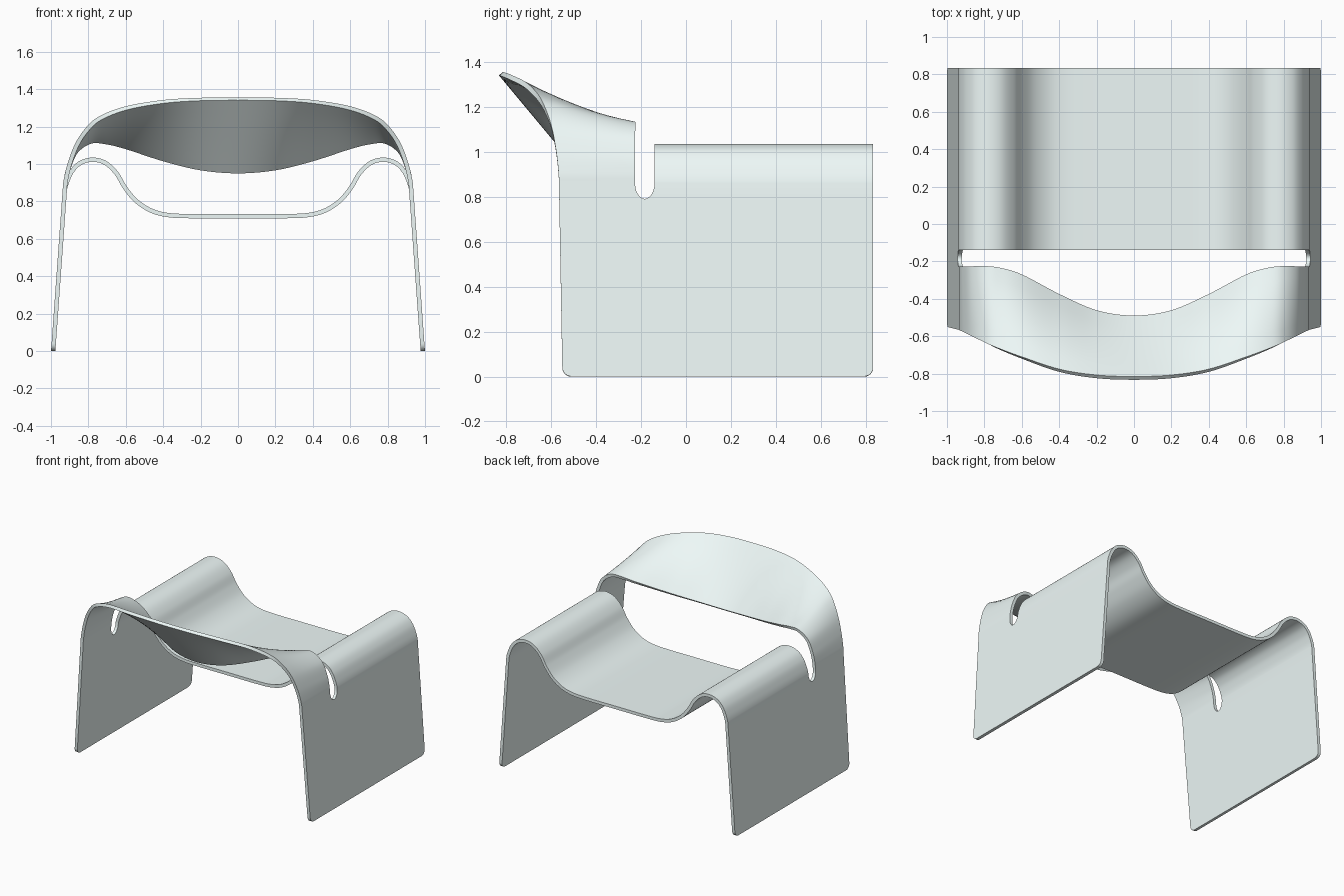
import bpy, bmesh, math
from mathutils import Vector

if "Cube" in bpy.data.objects:
    bpy.data.objects.remove(bpy.data.objects["Cube"])

THICK = 0.023
SLOT_F, SLOT_B = -0.227, -0.14       # slot sides
SLOT_R = (SLOT_B - SLOT_F) / 2
SLOT_DEPTH = 0.07                    # height of the rounded slot bottom
SPLIT = 0.86                         # height where seat and back separate
BACK = 0.833
R = 0.04                             # foot corner radius


def leg_x(z):
    return 0.988 - 0.072 * z


def leg_front(z):
    return -0.55 - 0.018 * z


def inset(z):
    return R - math.sqrt(max(0, R * R - (R - z) ** 2)) if z < R else 0


def mirrored(half):
    return [Vector(p) for p in half] + [Vector((-x, y, z)) for x, y, z in half[-2::-1]]


def spline(pts, steps=8):
    """Smooth curve through all points except the two padding ends."""
    out = []
    for a, b, c, d in zip(pts, pts[1:], pts[2:], pts[3:]):
        for i in range(steps):
            t = i / steps
            out.append(0.5 * (2 * b + (c - a) * t + (2 * a - 5 * b + 4 * c - d) * t * t
                              + (3 * b - a - 3 * c + d) * t ** 3))
    return out + [pts[-2]]


LEG_Z = [R * (1 - math.cos(i * math.pi / 12)) for i in range(7)]
LEG_Z += [0.2, 0.4, 0.6, 0.72, 0.77, SPLIT]


def with_legs(upper, y_of):
    """Upper curve joined to a straight leg at each end."""
    leg = [Vector((leg_x(z), y_of(z), z)) for z in LEG_Z[:-1]]
    return leg + upper + [Vector((-p.x, p.y, p.z)) for p in reversed(leg)]


def upper_curve(half, y_of):
    pad = (leg_x(0.8), y_of(0.8), 0.8)
    start = (leg_x(SPLIT), y_of(SPLIT), SPLIT)
    return spline(mirrored([pad, start] + half))


bm = bmesh.new()


def add_grid(rows):
    vs = [[bm.verts.new(p) for p in row] for row in rows]
    for r0, r1 in zip(vs, vs[1:]):
        for i in range(len(r0) - 1):
            bm.faces.new((r0[i], r0[i + 1], r1[i + 1], r1[i]))


# Seat, armrests and rear legs: one bent profile extruded along y
seat_half = [(x, SLOT_B, z) for x, z in [
    (0.912, 0.91), (0.887, 0.962), (0.845, 1.004), (0.78, 1.023), (0.71, 1.006),
    (0.65, 0.95), (0.605, 0.875), (0.545, 0.803), (0.465, 0.751),
    (0.375, 0.727), (0.25, 0.721), (0, 0.721)]]
seat = with_legs(upper_curve(seat_half, lambda z: SLOT_B), lambda z: SLOT_B)
add_grid([[Vector((p.x, SLOT_B + (BACK - inset(p.z) - SLOT_B) * j / 4, p.z))
           for j in range(5)] for p in seat])

# Backrest band and front legs: ruled between its upper and lower edges
top_half = [(0.921, -0.568, 0.91), (0.900, -0.578, 1.0), (0.862, -0.597, 1.10),
            (0.81, -0.625, 1.18), (0.74, -0.66, 1.243), (0.6, -0.715, 1.298),
            (0.4, -0.783, 1.333), (0.2, -0.816, 1.346), (0, -0.824, 1.348)]
low_half = [(0.921, SLOT_F, 0.91), (0.905, SLOT_F, 0.98), (0.865, SLOT_F, 1.068),
            (0.79, SLOT_F, 1.119), (0.71, -0.239, 1.117), (0.6, -0.276, 1.09),
            (0.4, -0.383, 1.024), (0.2, -0.47, 0.974), (0, -0.498, 0.957)]
front = with_legs(upper_curve(top_half, leg_front), lambda z: leg_front(z) + inset(z))
rear = with_legs(upper_curve(low_half, lambda z: SLOT_F), lambda z: SLOT_F)
add_grid([[a.lerp(b, j / 6) for j in range(7)] for a, b in zip(front, rear)])

# Leg strip below each slot, ending in a round slot bottom
for side in (1, -1):
    rows = []
    for z in LEG_Z:
        row = []
        for j in range(13):
            a = math.pi * j / 12
            zz = z - SLOT_DEPTH * math.sin(a) if z == SPLIT else z
            row.append(Vector((side * leg_x(zz),
                               (SLOT_F + SLOT_B) / 2 - SLOT_R * math.cos(a), zz)))
        rows.append(row)
    add_grid(rows)

# Weld into one sheet and give it thickness
bmesh.ops.remove_doubles(bm, verts=bm.verts, dist=1e-4)
bmesh.ops.recalc_face_normals(bm, faces=bm.faces)
mesh = bpy.data.meshes.new("bent_sheet_chair")
bm.to_mesh(mesh)
bm.free()
chair = bpy.data.objects.new("bent_sheet_chair", mesh)
bpy.context.collection.objects.link(chair)
bpy.context.view_layer.objects.active = chair
chair.select_set(True)
mod = chair.modifiers.new("thickness", 'SOLIDIFY')
mod.thickness = THICK
mod.offset = 0
mod.use_even_offset = True
bpy.ops.object.modifier_apply(modifier=mod.name)
bpy.ops.object.shade_smooth_by_angle(angle=math.radians(35))

# Pale grey-green plastic
plastic = bpy.data.materials.new("pale_plastic")
plastic.diffuse_color = (0.86, 0.95, 0.94, 1)
plastic.use_nodes = True
plastic.node_tree.nodes["Principled BSDF"].inputs["Base Color"].default_value = plastic.diffuse_color
mesh.materials.append(plastic)
